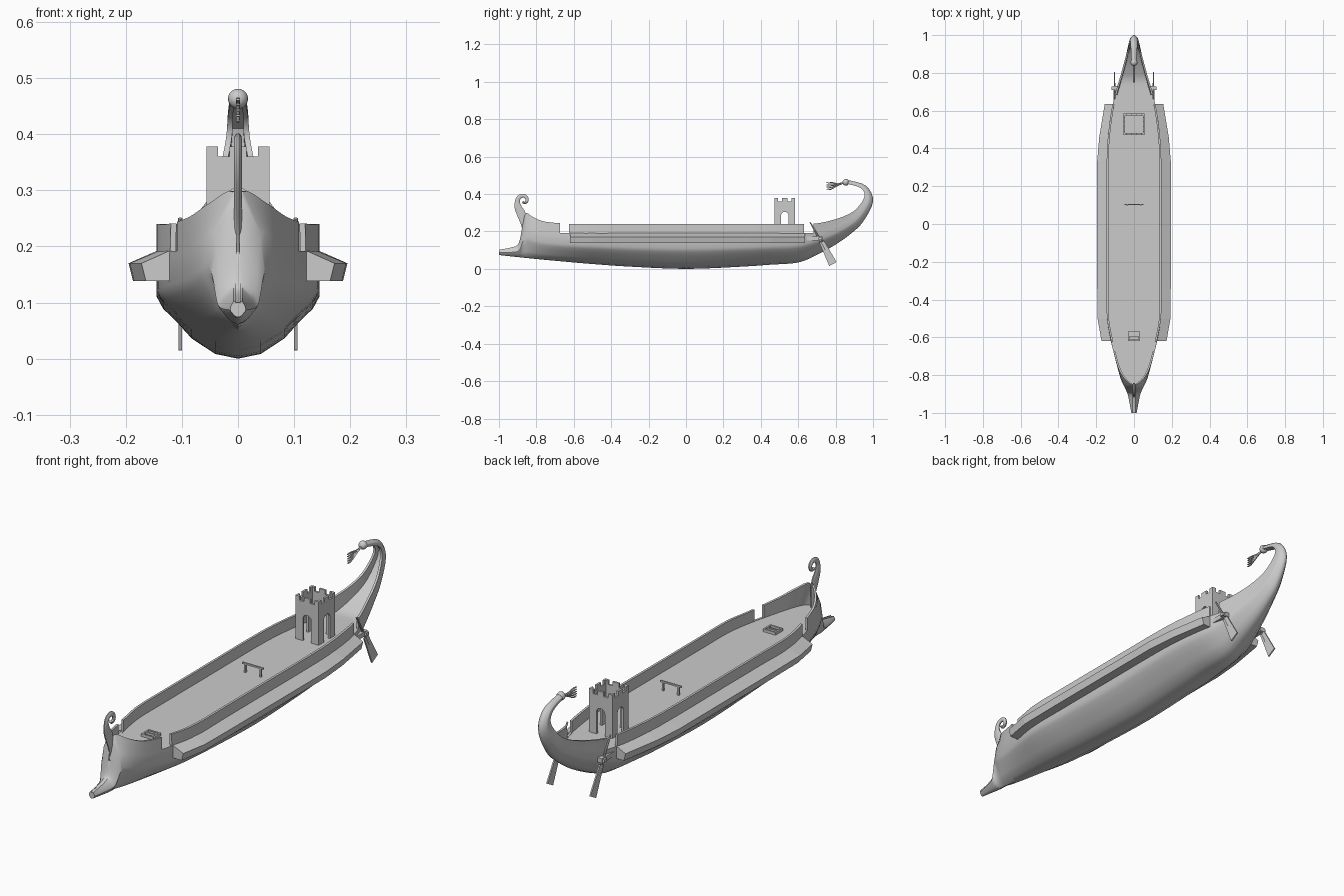
import bpy, bmesh
from math import sin, cos, pi
from mathutils import Vector

if "Cube" in bpy.data.objects:
    bpy.data.objects.remove(bpy.data.objects["Cube"])


def smooth(ob, angle):
    bpy.ops.object.select_all(action='DESELECT')
    ob.select_set(True)
    bpy.context.view_layer.objects.active = ob
    bpy.ops.object.shade_smooth_by_angle(angle=angle)


def finish(name, bm, angle=0.6):
    bmesh.ops.recalc_face_normals(bm, faces=bm.faces[:])
    me = bpy.data.meshes.new(name)
    bm.to_mesh(me)
    bm.free()
    ob = bpy.data.objects.new(name, me)
    bpy.context.collection.objects.link(ob)
    if angle:
        smooth(ob, angle)
    return ob


def loft(name, rings, angle=0.6):
    bm = bmesh.new()
    vs = [[bm.verts.new(p) for p in r] for r in rings]
    n = len(rings[0])
    for a, b in zip(vs, vs[1:]):
        for i in range(n):
            j = (i + 1) % n
            bm.faces.new((a[i], a[j], b[j], b[i]))
    bm.faces.new(vs[0])
    bm.faces.new(vs[-1])
    return finish(name, bm, angle)


def prism(name, pts, vec):
    v = Vector(vec)
    return loft(name, [[Vector(p) for p in pts], [Vector(p) + v for p in pts]], 0)


def box(name, c, s):
    bm = bmesh.new()
    bmesh.ops.create_cube(bm, size=1)
    bmesh.ops.scale(bm, verts=bm.verts[:], vec=s)
    bmesh.ops.translate(bm, verts=bm.verts[:], vec=c)
    return finish(name, bm, 0)


def spline(keys, steps=4):
    """Smooth interpolation through rows of numbers."""
    k = [keys[0]] + list(keys) + [keys[-1]]
    out = []
    for i in range(1, len(k) - 2):
        for s in range(steps):
            t = s / steps
            out.append([0.5 * (2 * b + (c - a) * t + (2 * a - 5 * b + 4 * c - d) * t * t
                               + (3 * b - a - 3 * c + d) * t ** 3)
                        for a, b, c, d in zip(*k[i - 1:i + 3])])
    return out + [list(keys[-1])]


def sweep(name, keys, width, x=0, n=10):
    """Oval tube in the side plane; rows are y, z, half thickness."""
    p = spline(keys)
    rings = []
    for i, (y, z, t) in enumerate(p):
        a, b = p[max(i - 1, 0)], p[min(i + 1, len(p) - 1)]
        d = Vector((0, b[0] - a[0], b[1] - a[1])).normalized()
        nrm = Vector((0, -d.z, d.y))
        rings.append([Vector((x + width * cos(2 * pi * k / n), y, z))
                      + nrm * t * sin(2 * pi * k / n) for k in range(n)])
    return loft(name, rings)


def keel(y):
    return .074 * abs(y) ** 1.5


# Bow: y, rim height, bilge half width, rim half width
bow = [(-1, .102, .014, .008), (-.915, .12, .03, .008), (-.89, .15, .038, .006),
       (-.873, .24, .045, .006), (-.855, .298, .054, .01), (-.82, .278, .07, .05),
       (-.75, .252, .09, .088), (-.6, .24, .127, .125)]
# Stern: keel y, keel z, rim y, rim z, bilge half width, rim half width
stern = [(.7, .075, .69, .242, .095, .1), (.8, .13, .78, .26, .068, .073),
         (.88, .187, .86, .288, .047, .051), (.945, .25, .915, .325, .034, .036),
         (1, .36, .955, .388, .022, .022), (.963, .444, .935, .432, .018, .018),
         (.865, .475, .863, .455, .014, .013)]
stations = [(y, keel(y), y, z, a, b) for y, z, a, b in bow]
stations += [(y, keel(y), y, .24, w, w) for y, w in
             ((-.48, .144), (-.3, .145), (0, .145), (.3, .145), (.45, .139), (.6, .12))]
stations += stern
# Cross-section: height fraction, width fraction
section = [(0, 0), (.035, .28), (.15, .57), (.29, .78), (.37, .92), (.46, 1), (.7, 1), (1, 1)]


def hull_ring(s):
    yb, zb, yt, zt, wm, wt = s

    def at(x, h):
        return (x, yb + (yt - yb) * h, zb + (zt - zb) * h)

    def width(h):
        k = max(0, (h - .46) / .54)
        return wm + (wt - wm) * k * k

    def inset(w):
        return max(w - .01, w * .5)

    floor = min((.19 - zb) / (zt - zb), .93)
    if yb > .7:
        floor = max(floor, .55)
    half = [at(width(h) * f, h) for h, f in section]
    right = half[1:] + [at(inset(wt), 1), at(inset(width(floor)), floor)]
    return [half[0]] + right + [(-x, y, z) for x, y, z in reversed(right)]


hull = loft('hull', [hull_ring(s) for s in spline(stations)], 0)

# Boarding gaps in the bulwark
for y in (-.65, .657):
    cut = box('gap_cutter', (0, y, .2415), (.5, .05, .1))
    cut.hide_render = True
    cut.hide_set(True)
    m = hull.modifiers.new('gap', 'BOOLEAN')
    m.object, m.operation, m.solver = cut, 'DIFFERENCE', 'EXACT'
    bpy.context.view_layer.objects.active = hull
    bpy.ops.object.modifier_apply(modifier='gap')
smooth(hull, .6)

# Stem post ending in a spiral scroll
post = [(-.872, .14, .008), (-.866, .22, .012), (-.88, .29, .024), (-.898, .33, .02)]
for k in range(8):
    a, r = pi - k * pi / 4, .033 - .0036 * k
    post.append((-.868 + r * cos(a), .365 + r * sin(a), .013 - .0012 * k))
sweep('stem_scroll', post, .007)

# Stern ornament: knob and plume
bm = bmesh.new()
bmesh.ops.create_uvsphere(bm, u_segments=16, v_segments=10, radius=.018)
bmesh.ops.translate(bm, verts=bm.verts[:], vec=(0, .855, .463))
finish('stern_knob', bm)
for i in range(5):
    e = .416 + i * .0095
    sweep('plume_%d' % i, [(.85, .462, .003), (.81, .445 + i * .003, .003),
                           (.772, e + .009, .003), (.75, e + .008, .002)], .004, n=6)

for side, s in (('right', 1), ('left', -1)):
    # Outrigger: y, inner x, outer x
    plan = [(-.62, .108, .172), (-.5, .125, .193), (-.3, .13, .195), (.33, .13, .195),
            (.46, .122, .184), (.635, .095, .155)]
    loft(side + '_outrigger', [[(s * a, y, .138), (s * (b - .008), y, .138), (s * b, y, .17),
                                (s * (a + .015), y, .192)] for y, a, b in plan], 0)
    # Steering oar
    prism(side + '_oar_blade', [(s * .103 - .003, y, z) for y, z in
                                ((.713, .14), (.738, .15), (.805, .037), (.766, .015))], (.006, 0, 0))
    sweep(side + '_oar_shaft', [(.663, .25, .003), (.7, .185, .005), (.745, .1, .005)],
          .004, s * .103, 8)
    box(side + '_oar_bracket', (s * .098, .68, .162), (.022, .1, .02))
    box(side + '_oar_pin', (s * .103, .718, .162), (.03, .018, .014))

# Crenellated tower: four arched walls from one mirrored outline
R, T, B = .056, .009, .188
half = [(.02 * sin(pi * k / 8), .285 + .02 * cos(pi * k / 8)) for k in range(5)]
half += [(.02, B), (R, B), (R, .378), (.036, .378), (.036, .36), (.015, .36), (.015, .378)]
wall = half + [(-u, z) for u, z in reversed(half[1:])]
for i, s in enumerate((-1, 1)):
    prism('tower_cross_wall_%d' % i, [(u, .528 + s * R, z) for u, z in wall], (0, -s * T, 0))
    prism('tower_side_wall_%d' % i, [(s * R, .528 + u, z) for u, z in wall], (-s * T, 0, 0))

# Deck rail
for s in (-1, 1):
    box('rail_post', (s * .037, .103, .209), (.008, .008, .042))
box('rail_bar', (0, .103, .228), (.1, .007, .007))

# Deck hatch
for y in (-.616, -.593, -.572):
    box('hatch_bar', (0, y, .195), (.06, .007, .014))
for s in (-1, 1):
    box('hatch_side', (s * .027, -.594, .195), (.007, .05, .014))
box('hatch_cover', (0, -.583, .194), (.052, .02, .008))
